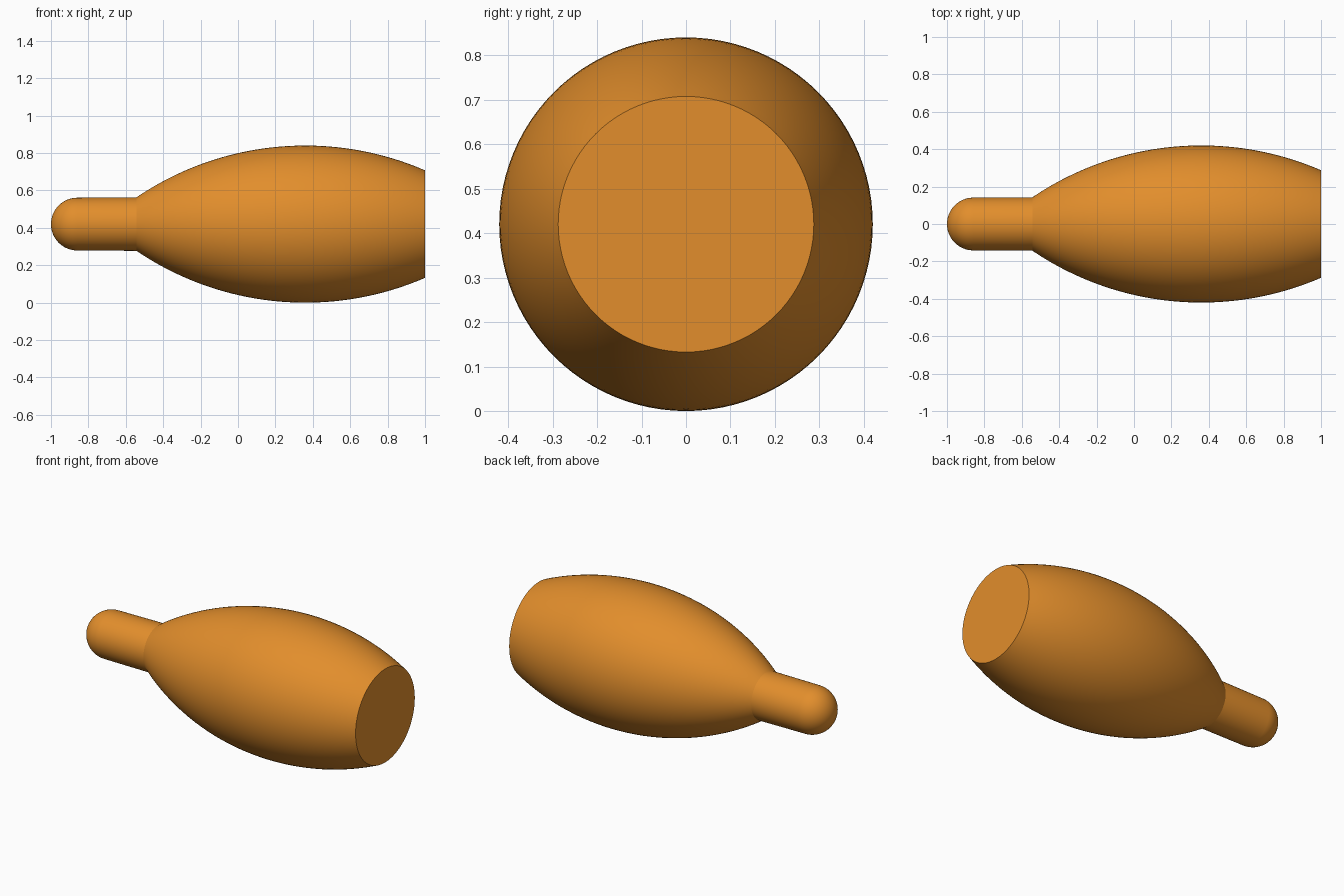
import bpy, bmesh
from math import pi, sin, cos, sqrt, radians
from mathutils import Vector, Matrix

if "Cube" in bpy.data.objects:
    bpy.data.objects.remove(bpy.data.objects["Cube"])

AXIS_Z = 0.42
NECK_R, BODY_R = 0.141, 0.42
NECK_END, BODY_MID, ARC_R = -0.543, 0.36, 1.61


def body_radius(x):
    return BODY_R - ARC_R + sqrt(ARC_R ** 2 - (x - BODY_MID) ** 2)


# Profile along x: round tip, straight neck, bulging arc, flat end
profile = []
for i in range(17):
    a = pi / 2 * i / 16
    profile.append((-1 + NECK_R * (1 - cos(a)), NECK_R * sin(a)))
for i in range(49):
    x = NECK_END + (1 - NECK_END) * i / 48
    profile.append((x, body_radius(x)))
profile.append((1.0, 0.0))

# Revolve the profile about the long axis
bm = bmesh.new()
verts = [bm.verts.new((x, 0, r)) for x, r in profile]
edges = [bm.edges.new(pair) for pair in zip(verts, verts[1:])]
bmesh.ops.spin(bm, geom=verts + edges, cent=(0, 0, 0), axis=(1, 0, 0),
               angle=2 * pi, steps=96, use_duplicate=False)
bmesh.ops.remove_doubles(bm, verts=bm.verts, dist=1e-5)
bmesh.ops.recalc_face_normals(bm, faces=bm.faces)

mesh = bpy.data.meshes.new("bottle_body")
bm.to_mesh(mesh)
bm.free()
body = bpy.data.objects.new("bottle_body", mesh)
body.location = (0, 0, AXIS_Z)
bpy.context.collection.objects.link(body)

# Orange finish
mat = bpy.data.materials.new("orange")
mat.diffuse_color = (0.76, 0.27, 0.025, 1)
mat.use_nodes = True
mat.node_tree.nodes["Principled BSDF"].inputs["Base Color"].default_value = mat.diffuse_color
mesh.materials.append(mat)

# Smooth curves, crisp neck joint and end rim
bpy.context.view_layer.objects.active = body
body.select_set(True)
bpy.ops.object.shade_smooth_by_angle(angle=radians(25))
